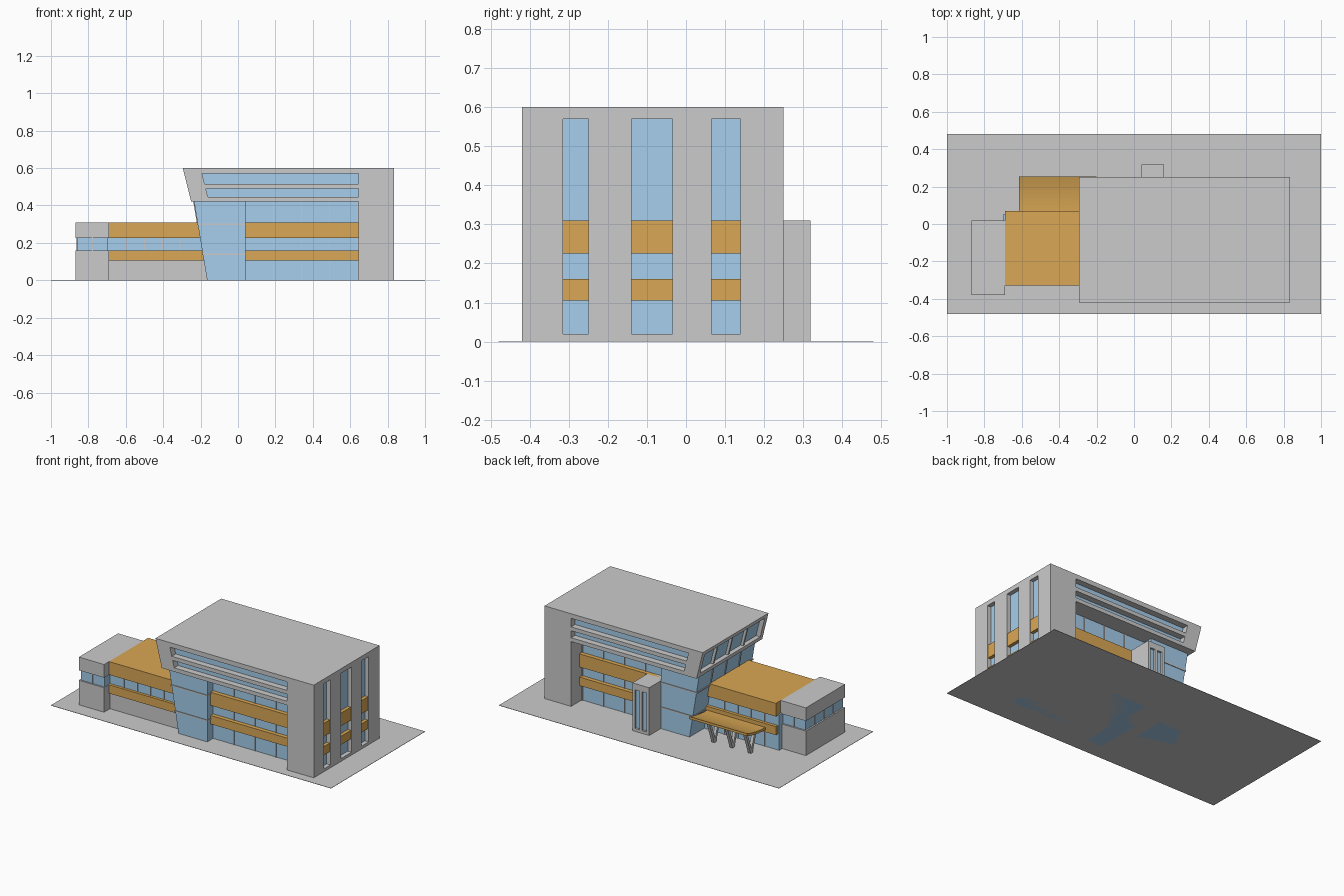
import bpy, bmesh, math
from mathutils import Vector

if "Cube" in bpy.data.objects:
    bpy.data.objects.remove(bpy.data.objects["Cube"])


def material(name, rgb):
    m = bpy.data.materials.new(name)
    m.diffuse_color = (*rgb, 1)
    m.use_nodes = True
    m.node_tree.nodes["Principled BSDF"].inputs["Base Color"].default_value = m.diffuse_color
    return m


GLASS = material("blue_glass", (0.38, 0.62, 0.84))
ORANGE = material("orange_cladding", (0.70, 0.39, 0.09))
MID = -0.085                      # y centre of the main building
BANDS = [(0.105, 0.16), (0.225, 0.31)]


def box(x0, x1, y0, y1, z0, z1):
    return [(x0, z0), (x1, z0), (x1, z1), (x0, z1)], y0, y1


def flip(piece):
    """Same piece on the other long side of the main building."""
    profile, y0, y1 = piece
    return profile, 2 * MID - y1, 2 * MID - y0


def both(pieces):
    return pieces + [flip(p) for p in pieces]


def build(name, pieces, mat=None):
    """One object from x-z profiles, each extruded from y0 to y1."""
    bm = bmesh.new()
    for profile, y0, y1 in pieces:
        a = [bm.verts.new((x, y0, z)) for x, z in profile]
        b = [bm.verts.new((x, y1, z)) for x, z in profile]
        bm.faces.new(a)
        bm.faces.new(b[::-1])
        for i in range(len(a)):
            j = (i + 1) % len(a)
            bm.faces.new((a[i], b[i], b[j], a[j]))
    bmesh.ops.recalc_face_normals(bm, faces=bm.faces)
    me = bpy.data.meshes.new(name)
    bm.to_mesh(me)
    bm.free()
    ob = bpy.data.objects.new(name, me)
    bpy.context.collection.objects.link(ob)
    if mat:
        me.materials.append(mat)
    return ob


def cut(ob, pieces):
    cutter = build("cutter", pieces)
    cutter.hide_render = True
    mod = ob.modifiers.new("openings", 'BOOLEAN')
    mod.operation = 'DIFFERENCE'
    mod.solver = 'EXACT'
    mod.object = cutter
    bpy.context.view_layer.objects.active = ob
    bpy.ops.object.modifier_apply(modifier=mod.name)
    bpy.data.objects.remove(cutter)


def upper_x(z):                   # slanted end of the top storey
    return -0.295 + (0.6 - z) * 0.25


def tower_x(z):                   # slanted end of the glass tower
    return -0.165 - z / 6


def slanted(fx, z0, z1, d0, d1, y0, y1):
    """Strip that follows a slanted end wall between offsets d0 and d1."""
    return [(fx(z0) + d0, z0), (fx(z0) + d1, z0), (fx(z1) + d1, z1), (fx(z1) + d0, z1)], y0, y1


# Site plate
build("site_plate", [box(-1, 1, -0.48, 0.48, 0, 0.002)])

# Main shell: end slab plus overhanging top storey
shell = build("main_shell", [([(-0.295, 0.6), (0.835, 0.6), (0.835, 0), (0.645, 0),
                               (0.645, 0.42), (-0.25, 0.42)], -0.42, 0.25)])
slots = [(0.445, 0.49), (0.515, 0.57)]
side_slots = [(-0.315, -0.25), (-0.14, -0.035), (0.065, 0.14)]


def slot(z0, z1, y0, y1):
    return [(-0.05 - z0 / 4, z0), (0.645, z0), (0.645, z1), (-0.05 - z1 / 4, z1)], y0, y1


cut(shell, both([slot(a, b, -0.45, -0.37) for a, b in slots])
    + [box(0.80, 0.86, a, b, 0.02, 0.57) for a, b in side_slots]
    + [slanted(upper_x, 0.447, 0.575, -0.03, 0.04, -0.39, 0.22)])
build("top_strip_windows", both([slot(a, b, -0.38, -0.368) for a, b in slots]), GLASS)
build("side_slot_windows", [box(0.795, 0.808, a, b, 0.02, 0.57) for a, b in side_slots], GLASS)
build("side_slot_panels", [box(0.80, 0.83, a, b, *z) for a, b in side_slots for z in BANDS], ORANGE)
build("end_window", [slanted(upper_x, 0.447, 0.575, 0.03, 0.042, -0.39, 0.22)], GLASS)
build("end_window_bars", [slanted(upper_x, 0.447, 0.575, 0.012, 0.035, y - 0.006, y + 0.006)
                          for y in (-0.2375, MID, 0.0675)])

# Slanted glass tower with floor trims and mullions
build("glass_tower", [([(tower_x(0.42), 0.42), (0.04, 0.42), (0.04, 0),
                        (tower_x(0), 0)], -0.37, 0.20)], GLASS)
build("tower_floor_trims", [box(tower_x(z) - 0.005, 0.043, -0.374, 0.204, z - 0.004, z + 0.004)
                            for z in (0.14, 0.30)])
build("tower_end_mullions", [slanted(tower_x, 0.304, 0.42, -0.004, 0.004, y - 0.004, y + 0.004)
                             for y in (-0.2275, MID, 0.0575)])

# Glazed middle with orange bands on both long sides
build("middle_glazing", [box(0.03, 0.65, -0.31, 0.14, 0, 0.42)], GLASS)
build("middle_mullions", both([box(x - 0.003, x + 0.003, -0.315, -0.305, 0, 0.42)
                               for x in (0.19, 0.34, 0.49, 0.64)]))
build("middle_bands", both([box(0.04, 0.645, -0.337, -0.305, *z) for z in BANDS]), ORANGE)

# Rear stair box with glazed slits
stair = build("rear_stair_box", [box(0.04, 0.16, 0.13, 0.318, 0, 0.31)])
slits = [(0.058, 0.092), (0.108, 0.142)]
cut(stair, [box(a, b, 0.30, 0.34, 0.02, 0.27) for a, b in slits])
build("stair_slit_windows", [box(a, b, 0.296, 0.305, 0.02, 0.27) for a, b in slits], GLASS)

# Low wing
build("wing_glazing", [box(-0.70, -0.15, -0.312, 0.05, 0, 0.23)], GLASS)
build("wing_bands", [box(-0.69, -0.15, -0.33, 0.07, *z) for z in BANDS], ORANGE)
build("wing_front_wall", [box(-0.69, -0.15, -0.32, -0.30, 0, 0.108)])
wing_x = [-0.595, -0.50, -0.405, -0.31]
build("wing_mullions", [box(x - 0.003, x + 0.003, -0.316, -0.308, 0.16, 0.225) for x in wing_x]
      + [box(x - 0.003, x + 0.003, 0.046, 0.054, 0, 0.225) for x in wing_x])

# End block with a window strip on three sides
build("end_block", [box(-0.87, -0.69, -0.38, 0.02, *z) for z in ((0, 0.16), (0.225, 0.31))])
build("end_block_glazing", [box(-0.86, -0.695, -0.37, 0.01, 0.155, 0.23)], GLASS)
build("end_block_mullions", [box(-0.781, -0.775, -0.374, 0.014, 0.16, 0.225)]
      + [box(-0.864, -0.70, y - 0.003, y + 0.003, 0.16, 0.225)
         for y in (-0.275, -0.18, -0.085)])

# Curved entrance canopy: side profile swept along x
n = 10
curve = []
for i in range(n + 1):
    t = i / n
    curve.append((0.065 + 0.19 * t, 0.135 + 0.03 * t * t))
outline = curve + [(y, z - 0.016) for y, z in reversed(curve)]
canopy = build("entrance_canopy", [(outline, -0.615, -0.2)], ORANGE)
for v in canopy.data.vertices:    # profile was drawn in x-z, turn it to y-z
    v.co = Vector((v.co.y, v.co.x, v.co.z))
canopy.data.flip_normals()

# V-shaped canopy supports
for k, x in enumerate((-0.32, -0.45, -0.58)):
    legs = build("canopy_support_%d" % (k + 1),
                 [([(0.163, 0), (0.181, 0), (top + 0.009, 0.137), (top - 0.009, 0.137)],
                   x - 0.01, x + 0.01) for top in (0.13, 0.222)])
    for v in legs.data.vertices:
        v.co = Vector((v.co.y, v.co.x, v.co.z))
    legs.data.flip_normals()
